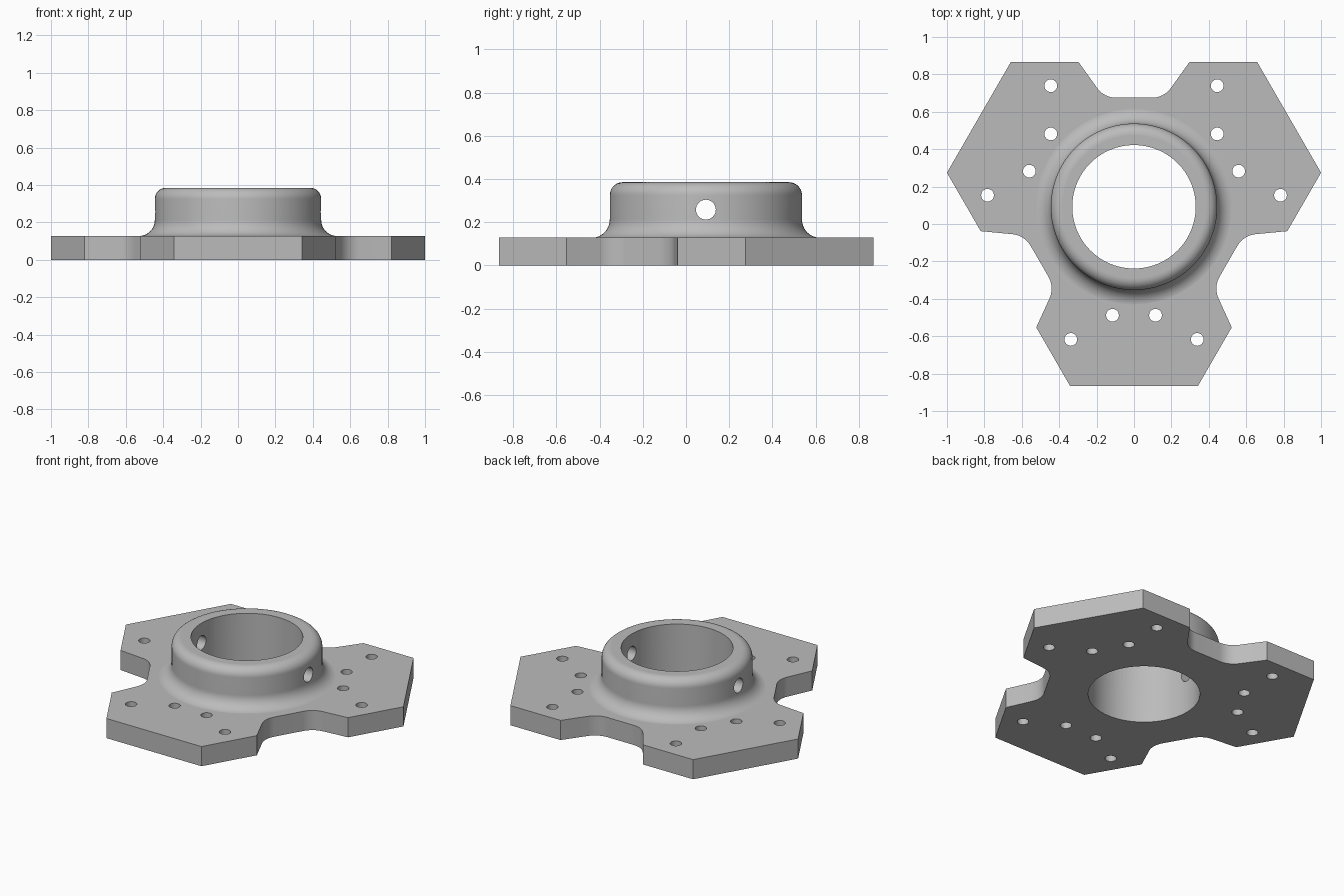
import bpy, bmesh, math
from mathutils import Vector, Matrix

cube = bpy.data.objects.get("Cube")
if cube:
    bpy.data.objects.remove(cube, do_unlink=True)

CENTRE = Vector((0, 0.092, 0))   # axis of the collar and of the three arms
PLATE = 0.128                    # plate thickness
TOP = 0.385                      # collar height

grey = bpy.data.materials.new("plain_grey")
grey.use_nodes = True
colour = (0.5, 0.5, 0.5, 1)
grey.diffuse_color = colour
grey.node_tree.nodes["Principled BSDF"].inputs["Base Color"].default_value = colour


def make_object(name, bm):
    bmesh.ops.recalc_face_normals(bm, faces=bm.faces)
    mesh = bpy.data.meshes.new(name)
    bm.to_mesh(mesh)
    bm.free()
    mesh.materials.append(grey)
    obj = bpy.data.objects.new(name, mesh)
    bpy.context.collection.objects.link(obj)
    return obj


def arc(cx, cy, r, start, end, steps):
    """Points on a circle between two angles in degrees."""
    angles = [math.radians(start + (end - start) * i / steps) for i in range(steps + 1)]
    return [(cx + r * math.cos(a), cy + r * math.sin(a)) for a in angles]


def cylinder(bm, r, depth, place, sides):
    bmesh.ops.create_cone(bm, cap_ends=True, segments=sides, radius1=r, radius2=r,
                          depth=depth, matrix=place)


def combine(target, other, operation):
    mod = target.modifiers.new(operation, 'BOOLEAN')
    mod.operation, mod.solver, mod.object = operation, 'EXACT', other
    with bpy.context.temp_override(object=target, active_object=target):
        bpy.ops.object.modifier_apply(modifier=mod.name)
    bpy.data.objects.remove(other, do_unlink=True)


# Three-armed plate: one arm edge and one rounded notch, turned three times
slope = math.radians(54.3)
floor, fillet, corner_x = 0.583, 0.128, 0.16
tangent = fillet * math.tan(slope / 2)
right_round = arc(corner_x - tangent, floor + fillet, fillet, -90 + 54.3, -90, 10)
left_round = [(-x, y) for x, y in reversed(right_round)]
sector = [(0.658, 0.775), (0.297, 0.775)] + right_round + left_round + [(-0.297, 0.775)]

bm = bmesh.new()
outline = []
for k in range(3):
    turn = Matrix.Rotation(math.radians(120 * k), 3, 'Z')
    outline += [bm.verts.new(CENTRE + turn @ Vector((x, y, 0)))
                for x, y in sector + [(-0.658, 0.775)]]
base = bm.faces.new(outline)
top = bmesh.ops.extrude_face_region(bm, geom=[base])["geom"]
bmesh.ops.translate(bm, vec=(0, 0, PLATE),
                    verts=[v for v in top if isinstance(v, bmesh.types.BMVert)])
flange = make_object("flanged_collar", bm)

# Collar: flared foot, straight wall and rounded rim, spun about the axis
R, FOOT, RIM = 0.445, 0.085, 0.06
profile = [(0, 0.06), (R + FOOT, 0.06)]
profile += arc(R + FOOT, PLATE + FOOT - 0.0005, FOOT, 270, 180, 12)
profile += arc(R - RIM, TOP - RIM, RIM, 0, 90, 10) + [(0, TOP)]
bm = bmesh.new()
points = [bm.verts.new((x, CENTRE.y, z)) for x, z in profile]
edges = [bm.edges.new(pair) for pair in zip(points, points[1:])]
bmesh.ops.spin(bm, geom=points + edges, cent=CENTRE, axis=(0, 0, 1),
               angle=math.tau, steps=96, use_duplicate=False)
bmesh.ops.remove_doubles(bm, verts=bm.verts, dist=0.0001)
combine(flange, make_object("collar", bm), 'UNION')

# Central bore and four bolt holes on each arm
bm = bmesh.new()
cylinder(bm, 0.33, 2, Matrix.Translation(CENTRE), 96)
for k in range(3):
    turn = Matrix.Rotation(math.radians(120 * k), 4, 'Z')
    for side in (-1, 1):
        for x, y in ((0.115, -0.58), (0.338, -0.709)):
            spot = CENTRE + turn @ Vector((side * x, y, 0))
            cylinder(bm, 0.034, 1, Matrix.Translation(spot), 32)
combine(flange, make_object("hole_cutter", bm), 'DIFFERENCE')

# Cross hole through both side walls of the collar
bm = bmesh.new()
cylinder(bm, 0.046, 2, Matrix.Translation(CENTRE + Vector((0, 0, 0.258)))
         @ Matrix.Rotation(math.pi / 2, 4, 'Y'), 32)
combine(flange, make_object("cross_hole_cutter", bm), 'DIFFERENCE')

# Smooth round walls, flat level faces
bpy.ops.object.select_all(action='DESELECT')
flange.select_set(True)
bpy.context.view_layer.objects.active = flange
bpy.ops.object.shade_smooth_by_angle(angle=math.radians(30))
for face in flange.data.polygons:
    if abs(face.normal.z) > 0.9999:
        face.use_smooth = False
